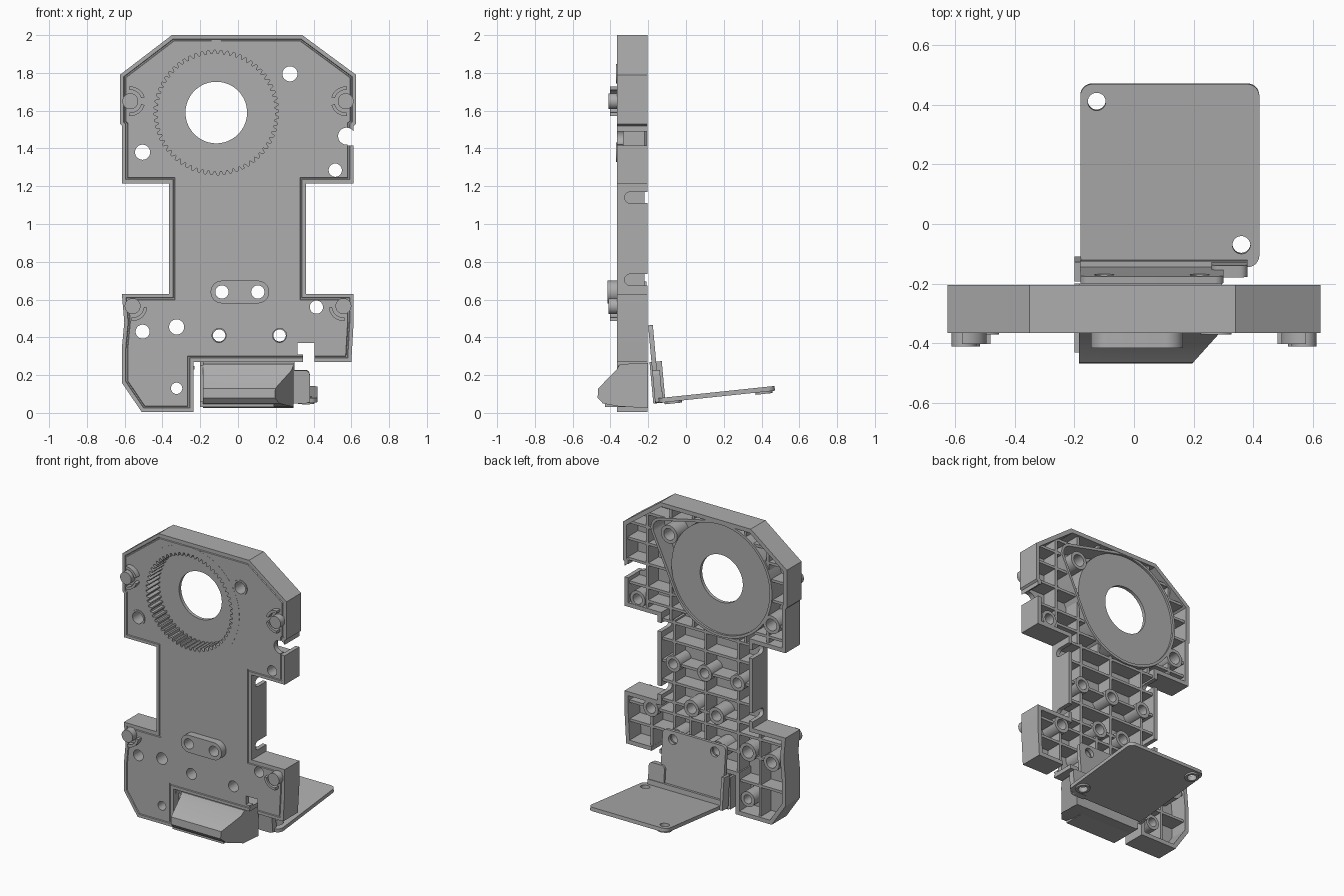
import bpy, bmesh, math
from mathutils import Matrix, Vector

if "Cube" in bpy.data.objects:
    bpy.data.objects.remove(bpy.data.objects["Cube"])

grey = bpy.data.materials.new("plain grey")
grey.use_nodes = True
GREY = (0.42, 0.42, 0.42, 1)
grey.diffuse_color = GREY
grey.node_tree.nodes["Principled BSDF"].inputs["Base Color"].default_value = GREY

FRONT, FLOOR, BACK = -0.365, -0.33, -0.205
GX, GZ = -0.115, 1.59          # gear centre
QUARTER = Matrix.Rotation(math.pi / 2, 4, 'Z')


def finish(bm, name):
    bmesh.ops.recalc_face_normals(bm, faces=bm.faces)
    me = bpy.data.meshes.new(name)
    bm.to_mesh(me)
    bm.free()
    me.materials.append(grey)
    ob = bpy.data.objects.new(name, me)
    bpy.context.collection.objects.link(ob)
    return ob


def hull(*circles, n=48):
    """Outline wrapped around circles given as (x, z, radius)."""
    pts = []
    for i in range(n):
        a = 2 * math.pi * (i + 0.5) / n
        c, s = math.cos(a), math.sin(a)
        x, z, r = max(circles, key=lambda k: k[0] * c + k[1] * s + k[2])
        pts.append((x + r * c, z + r * s))
    return pts


def rounded(x0, x1, z0, z1, r):
    return hull(*[(x, z, r) for x in (x0 + r, x1 - r) for z in (z0 + r, z1 - r)])


def rect(x0, x1, z0, z1):
    return [(x0, z0), (x1, z0), (x1, z1), (x0, z1)]


def add_prism(bm, pts, y0, y1, mat=Matrix()):
    a, b = ([bm.verts.new(mat @ Vector((x, y, z))) for x, z in pts] for y in (y0, y1))
    bm.faces.new(a)
    bm.faces.new(b[::-1])
    for i in range(len(pts)):
        j = (i + 1) % len(pts)
        bm.faces.new((a[i], b[i], b[j], a[j]))


def prisms(name, items):
    bm = bmesh.new()
    for item in items:
        add_prism(bm, *item)
    return finish(bm, name)


def ring(name, outer, inner, y0, y1):
    """Tube between two outlines with equal point counts."""
    bm = bmesh.new()
    loops = [[bm.verts.new((x, y, z)) for x, z in p]
             for p, y in ((outer, y0), (outer, y1), (inner, y1), (inner, y0))]
    n = len(outer)
    for k in range(4):
        a, b = loops[k], loops[(k + 1) % 4]
        for i in range(n):
            bm.faces.new((a[i], b[i], b[(i + 1) % n], a[(i + 1) % n]))
    return finish(bm, name)


def boolean(ob, cutter, op='DIFFERENCE'):
    mod = ob.modifiers.new("cut", 'BOOLEAN')
    mod.operation, mod.object, mod.solver, mod.use_self = op, cutter, 'EXACT', True
    me = bpy.data.meshes.new_from_object(ob.evaluated_get(bpy.context.evaluated_depsgraph_get()))
    ob.modifiers.clear()
    ob.data = me


def discard(*obs):
    for ob in obs:
        bpy.data.objects.remove(ob)


# Housing outline
OUTLINE = [(-0.35, 2), (0.34, 2), (0.625, 1.79), (0.625, 1.53), (0.612, 1.52), (0.612, 1.215),
           (0.36, 1.215), (0.36, 0.63), (0.612, 0.63), (0.612, 0.48), (0.6, 0.27), (-0.235, 0.27),
           (-0.235, 0.005), (-0.51, 0.005), (-0.615, 0.16), (-0.615, 0.34), (-0.602, 0.48),
           (-0.615, 0.63), (-0.365, 0.63), (-0.365, 1.215), (-0.615, 1.215), (-0.615, 1.52),
           (-0.625, 1.53), (-0.625, 1.79)]

# Housing shell: hollow at the back, fine groove round the front
bm = bmesh.new()
add_prism(bm, OUTLINE, FRONT, BACK)
bmesh.ops.recalc_face_normals(bm, faces=bm.faces)
front = min(bm.faces, key=lambda f: f.calc_center_median().y)
back = max(bm.faces, key=lambda f: f.calc_center_median().y)
bmesh.ops.inset_region(bm, faces=[back], thickness=0.028, use_even_offset=True)
pit = bmesh.ops.extrude_face_region(bm, geom=[back])["geom"]
bmesh.ops.translate(bm, verts=[v for v in pit if isinstance(v, bmesh.types.BMVert)],
                    vec=(0, FLOOR - BACK, 0))
bmesh.ops.delete(bm, geom=[back], context='FACES_ONLY')
for width, depth in ((0.02, 0), (0.003, -0.006), (0.006, 0), (0.003, 0.006)):
    bmesh.ops.inset_region(bm, faces=[front], thickness=width, depth=depth, use_even_offset=True)
shell = finish(bm, "housing_shell")

# Holes, open cut-outs and the recess for the gear
HOLES = [(0.275, 1.795, 0.04), (-0.505, 1.38, 0.04), (0.515, 1.285, 0.035), (-0.085, 0.64, 0.035),
         (0.105, 0.64, 0.035), (0.415, 0.56, 0.035), (-0.505, 0.43, 0.037), (-0.325, 0.455, 0.04),
         (-0.1, 0.41, 0.037), (0.22, 0.41, 0.037), (-0.325, 0.13, 0.03)]
BLIND = [(x, 0.91, 0.033) for x in (-0.245, 0.005, 0.245)]
holes = prisms("hole_cutter", [(hull(h), -0.6, 0) for h in HOLES]
               + [(hull(h), -0.32, 0) for h in BLIND])
gear_cut = prisms("gear_cutter", [(hull((GX, GZ, 0.38), n=96), -0.6, 0)])
notches = prisms("notch_cutter", [
    (hull((0.575, 1.465, 0.045)), -0.6, 0),
    (rect(0.58, 0.7, 1.415, 1.457), -0.6, 0),
    ([(0.345, 0.2), (0.405, 0.2), (0.405, 0.37), (0.315, 0.37), (0.315, 0.31), (0.345, 0.31)], -0.6, 0)])
slots = prisms("slot_cutter", [(hull((-0.295, z, 0.03), (-0.1, z, 0.03)), -0.4, 0.4, QUARTER)
                               for z in (1.14, 0.705)])

# Reinforcing ribs, trimmed to the outline
T = 0.009
upright = [(x, 0.28, 1.21) for x in (-0.245, 0.005, 0.245)]
upright += [(x, 1.2, 2) for x in (-0.47, -0.3, 0.1, 0.27, 0.45)]
upright += [(x, 0, 0.63) for x in (-0.41, 0.12, 0.415)]
level = [(z, -0.62, 0.62) for z in (0.24, 0.43, 0.56, 1.285, 1.38, 1.54, 1.68, 1.795, 1.89)]
level += [(z, -0.36, 0.36) for z in (0.64, 0.775, 0.91, 1.06, 1.19)]
ribs = prisms("back_ribs", [(rect(x - T, x + T, a, b), -0.345, -0.22) for x, a, b in upright]
              + [(rect(a, b, z - T, z + T), -0.345, -0.22) for z, a, b in level])
body = prisms("outline_trim", [([(x * 0.985, z) for x, z in OUTLINE], -0.5, -0.1)])
boolean(ribs, body, 'INTERSECT')
ARM = (0.335, 1.81)
arm_cut = prisms("arm_cutter", [(hull((GX, GZ, 0.38), (*ARM, 0.065), n=96), -0.6, 0)])
boolean(ribs, arm_cut)
for cutter in (holes, notches):
    boolean(ribs, cutter)
for cutter in (holes, gear_cut, notches, slots):
    boolean(shell, cutter)

# Screw bosses behind the plate, thin collars in front
for x, z, r in HOLES + BLIND:
    ring("screw_boss", hull((x, z, r + 0.022)), hull((x, z, r)), -0.34, -0.208)
for x, z, r in HOLES[:2]:
    ring("front_collar", hull((x, z, r + 0.012)), hull((x, z, r)), FRONT - 0.006, -0.34)
pad = prisms("raised_pad", [(hull((-0.085, 0.64, 0.06), (0.105, 0.64, 0.06)), -0.415, -0.345)])
boolean(pad, holes)

# Internal gear cup with its back disc and the wall wrapped around it
TEETH = 60
tooth, round_wall = [], []
for i in range(TEETH * 4):
    a = 2 * math.pi * (i + 0.5) / (TEETH * 4)
    r = 0.33 if i % 4 < 2 else 0.31
    tooth.append((GX + r * math.cos(a), GZ + r * math.sin(a)))
    round_wall.append((GX + 0.381 * math.cos(a), GZ + 0.381 * math.sin(a)))
ring("ring_gear", round_wall, tooth, FRONT - 0.001, -0.24)
ring("gear_back_disc", hull((GX, GZ, 0.381), n=96), hull((GX, GZ, 0.163), n=96), -0.245, -0.222)
ring("gear_arm_wall", hull((GX, GZ, 0.395), (*ARM, 0.08), n=96),
     hull((GX, GZ, 0.377), (*ARM, 0.062), n=96), -0.345, -0.208)


# Locating pins and curved clips on the front corners
def arc(x, z, a0, a1, r0=0.06, r1=0.078, n=10):
    angles = [math.radians(a0 + (a1 - a0) * i / n) for i in range(n + 1)]
    return ([(x + r1 * math.cos(a), z + r1 * math.sin(a)) for a in angles]
            + [(x + r0 * math.cos(a), z + r0 * math.sin(a)) for a in reversed(angles)])


for side in (-1, 1):
    for x, z, spans in ((0.57, 1.65, ((15, 95), (-95, -15))), (0.558, 0.565, ((-95, -5),))):
        prisms("front_pin", [(hull((side * x, z, 0.042)), -0.41, -0.35)])
        for a0, a1 in spans:
            pts = [(side * -px, pz) for px, pz in arc(-x * -1 * -1, z, a0, a1)]
            prisms("front_clip", [(pts, -0.402, -0.35)])

# Sloped hood at the bottom, tapering in on its left side
hood = prisms("front_hood", [([(-0.2, 0.265), (-0.35, 0.258), (-0.37, 0.225), (-0.465, 0.13),
                               (-0.468, 0.08), (-0.44, 0.05), (-0.36, 0.035), (-0.2, 0.025)],
                              -0.295, 0.185, QUARTER)])
for v in hood.data.vertices:
    if v.co.x > 0:
        v.co.x = min(0.295, 0.195 + (v.co.y + 0.468) * 0.9)
prisms("hood_lip", [(rect(-0.2, 0.19, 0.03, 0.06), -0.43, -0.2),
                    (rect(-0.2, -0.182, 0.03, 0.25), -0.36, -0.2)])

# Leaning mounting plate behind the housing
lean = Matrix.Translation((0, -0.165, 0.07)) @ Matrix.Rotation(0.09, 4, 'X')
plate = prisms("mounting_plate", [(rounded(-0.18, 0.3, 0, 0.395, 0.03), 0, 0.025)])
plate_cut = prisms("plate_cutter", [(hull((x, 0.34, 0.033)), -1, 1) for x in (-0.1, 0.22)])
boolean(plate, plate_cut)
plate.matrix_world = lean
tab = prisms("side_tab", [(rounded(0.26, 0.38, -0.02, 0.155, 0.025), 0, 0.04),
                          (rect(-0.18, 0.38, -0.015, 0.04), 0.004, 0.045),
                          (rect(-0.2, -0.18, -0.02, 0.2), -0.01, 0.055)])
tab.matrix_world = lean

# Tray reaching backwards, with a rim under each hole
tilt = Matrix.Translation((0, -0.145, 0.078)) @ Matrix.Rotation(math.radians(-84), 4, 'X')
TRAY_HOLES = [(-0.125, 0.558, 0.03), (0.36, 0.075, 0.03)]
tray = prisms("rear_tray", [(rounded(-0.18, 0.42, 0, 0.617, 0.04), 0, 0.025)])
tray_cut = prisms("tray_cutter", [(hull(h), -1, 1) for h in TRAY_HOLES])
boolean(tray, tray_cut)
tray.matrix_world = tilt
for x, z, r in TRAY_HOLES:
    ring("tray_rim", hull((x, z, r + 0.016)), hull((x, z, r)), 0.024, 0.036).matrix_world = tilt

discard(holes, gear_cut, notches, slots, body, arm_cut, plate_cut, tray_cut)

# Smooth round walls, keep edges sharp
for ob in bpy.context.collection.objects:
    if ob.type == 'MESH' and ob.data.materials and ob.data.materials[0] == grey:
        ob.data.shade_smooth()
        ob.data.set_sharp_from_angle(angle=math.radians(25))
